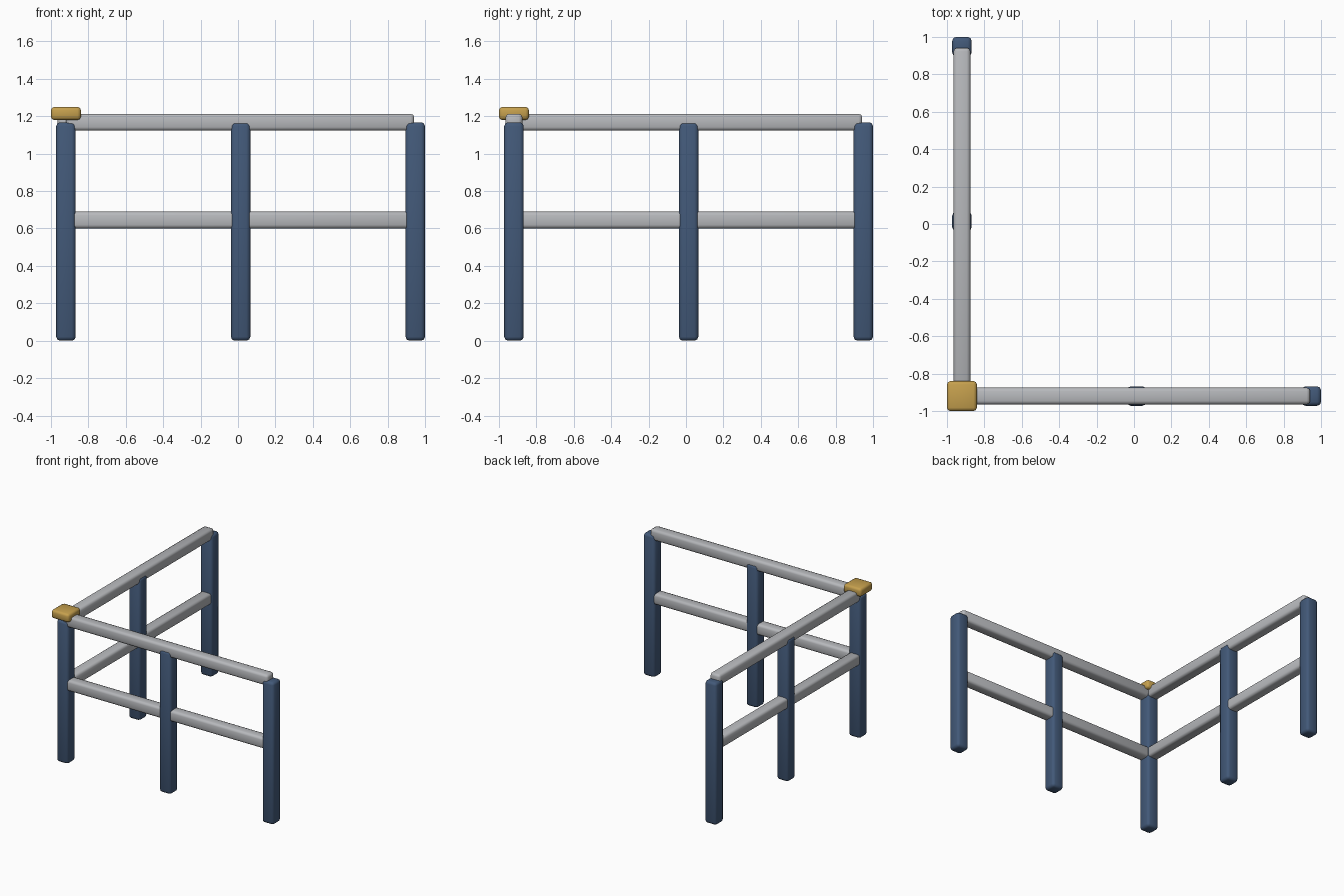
import bpy
import math

if "Cube" in bpy.data.objects:
    bpy.data.objects.remove(bpy.data.objects["Cube"])

CORNER, MID, END = -0.92, 0.014, 0.948   # post centres along each side
POST_W, POST_H = 0.104, 1.168
RAIL_W = 0.09


def material(name, rgb):
    m = bpy.data.materials.new(name)
    m.diffuse_color = (*rgb, 1)
    m.use_nodes = True
    m.node_tree.nodes["Principled BSDF"].inputs["Base Color"].default_value = m.diffuse_color
    return m


blue = material("slate blue", (0.055, 0.10, 0.19))
grey = material("light grey", (0.47, 0.48, 0.50))
gold = material("gold", (0.56, 0.35, 0.075))


def box(name, lo, hi, mat, bevel):
    """Soft-edged box between two corners."""
    centre = [(a + b) / 2 for a, b in zip(lo, hi)]
    bpy.ops.mesh.primitive_cube_add(size=1, location=centre)
    ob = bpy.context.object
    ob.name = name
    ob.scale = [b - a for a, b in zip(lo, hi)]
    bpy.ops.object.transform_apply(location=False, rotation=False, scale=True)
    ob.data.materials.append(mat)
    mod = ob.modifiers.new("soft edges", "BEVEL")
    mod.width = bevel
    mod.segments = 2
    bpy.ops.object.modifier_apply(modifier=mod.name)
    bpy.ops.object.shade_smooth_by_angle(angle=math.radians(50))
    return ob


# Posts
posts = {
    "corner_post": (CORNER, CORNER),
    "front_middle_post": (MID, CORNER),
    "front_end_post": (END, CORNER),
    "left_middle_post": (CORNER, MID),
    "left_end_post": (CORNER, END),
}
h = POST_W / 2
for name, (x, y) in posts.items():
    box(name, (x - h, y - h, 0), (x + h, y + h, POST_H), blue, 0.021)

# Rails run between the centres of the corner and end posts
r = RAIL_W / 2
for level, z in (("top", POST_H), ("middle", 0.645)):
    box(f"front_{level}_rail", (CORNER, CORNER - r, z - r),
        (END - 0.006, CORNER + r, z + r), grey, 0.019)
    box(f"left_{level}_rail", (CORNER - r, CORNER, z - r),
        (CORNER + r, END - 0.006, z + r), grey, 0.019)

# Corner cap
box("corner_cap", (CORNER - 0.08, CORNER - 0.08, 1.18),
    (CORNER + 0.08, CORNER + 0.08, 1.25), gold, 0.018)
